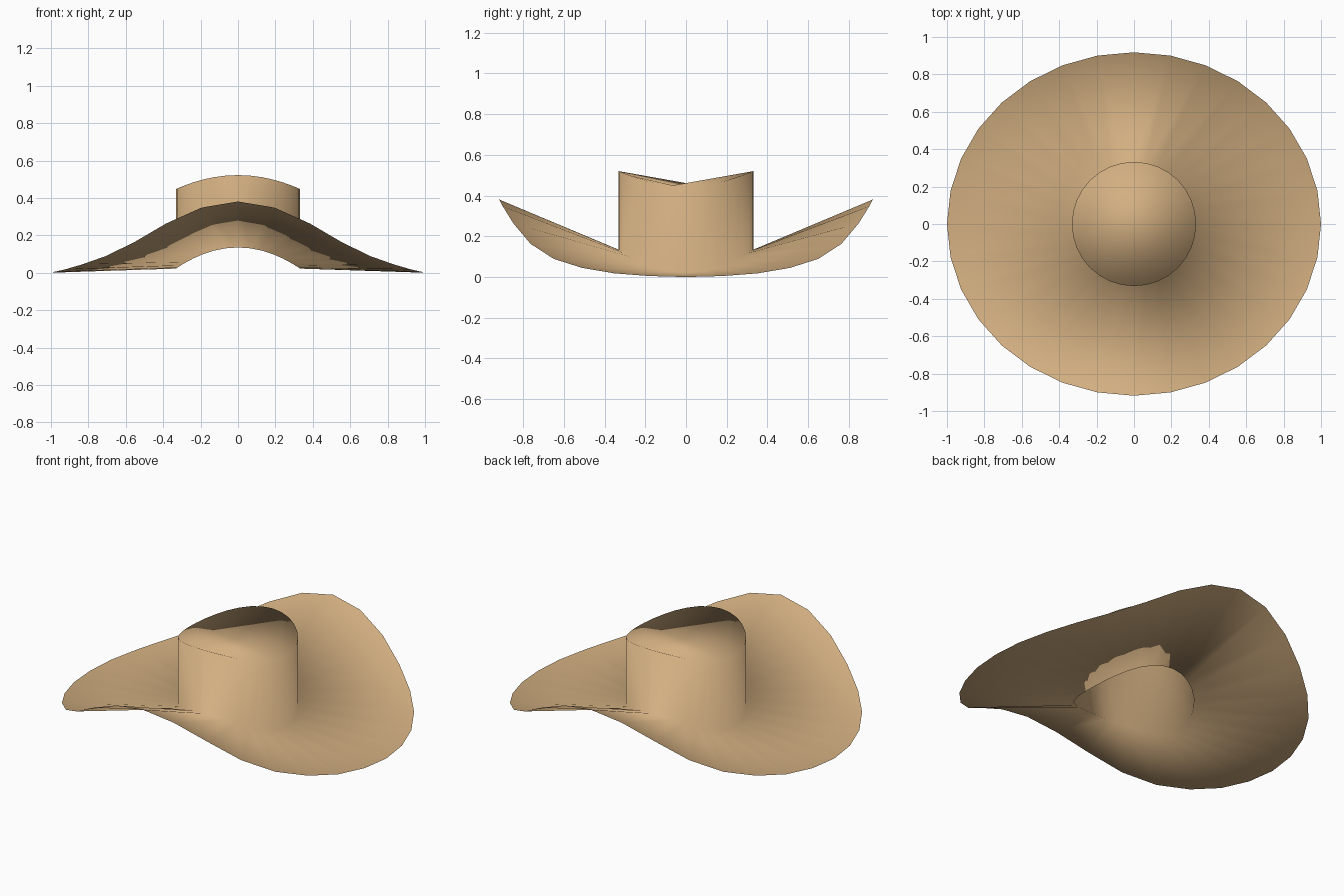
import bpy, bmesh, math

if "Cube" in bpy.data.objects:
    bpy.data.objects.remove(bpy.data.objects["Cube"])

N = 32  # sides around the hat


def ring(bm, rx, ry, height):
    """Closed loop of vertices; height is a function of the angle."""
    verts = []
    for i in range(N):
        a = 2 * math.pi * i / N
        verts.append(bm.verts.new((rx * math.cos(a), ry * math.sin(a), height(a))))
    return verts


def bridge(bm, lower, upper):
    for i in range(N):
        j = (i + 1) % N
        bm.faces.new((lower[i], lower[j], upper[j], upper[i]))


# Brim edge height over one quarter turn, from the side (x) to the front/back (y)
EDGE = [0.0, 0.005, 0.018, 0.045, 0.089, 0.163, 0.264, 0.348, 0.381]


def edge_height(a):
    k = round(a / (2 * math.pi) * N) % (N // 2)
    return EDGE[min(k, N // 2 - k)]


bm = bmesh.new()

# Brim: one wide band curling up at front and back
outer = ring(bm, 1.0, 0.918, edge_height)
base = ring(bm, 0.332, 0.332, lambda a: 0.022 + 0.113 * math.sin(a) ** 2)
bridge(bm, outer, base)

# Crown: straight wall, open underneath, closed by an arched top
top = ring(bm, 0.332, 0.332, lambda a: 0.447 + 0.075 * math.sin(a) ** 2)
bridge(bm, base, top)
bm.faces.new(top)

for f in bm.faces:
    f.smooth = True

mesh = bpy.data.meshes.new("hat")
bm.to_mesh(mesh)
bm.free()
hat = bpy.data.objects.new("hat", mesh)
bpy.context.collection.objects.link(hat)

# Tan felt
mat = bpy.data.materials.new("tan_felt")
mat.diffuse_color = (0.65, 0.43, 0.22, 1.0)
mat.use_nodes = True
mat.node_tree.nodes["Principled BSDF"].inputs["Base Color"].default_value = mat.diffuse_color
mesh.materials.append(mat)
